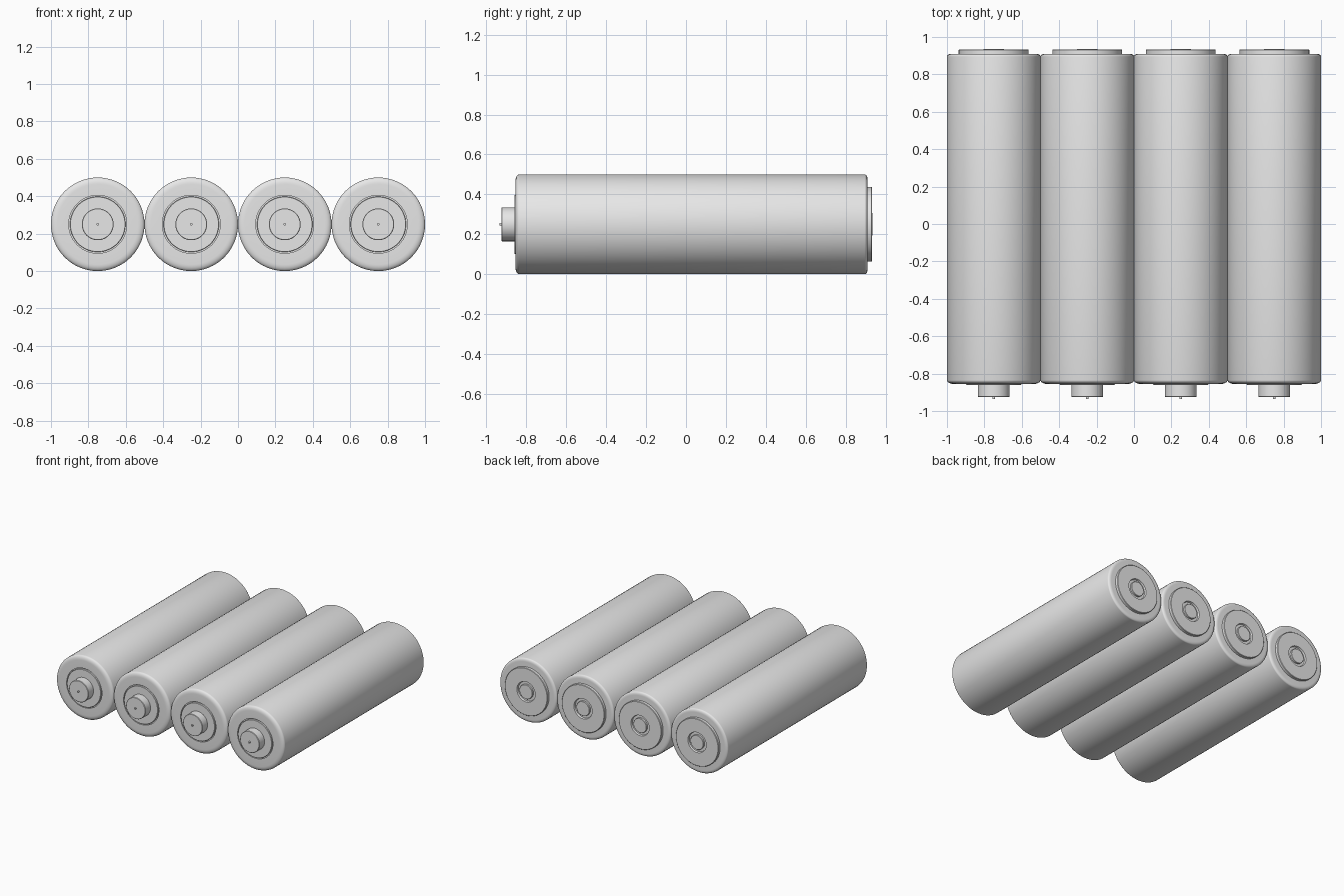
import bpy, bmesh, math
from mathutils import Matrix, Vector

cube = bpy.data.objects.get("Cube")
if cube:
    bpy.data.objects.remove(cube)

grey = bpy.data.materials.new("light grey")
grey.use_nodes = True
colour = (0.8, 0.8, 0.8, 1)
grey.diffuse_color = colour
grey.node_tree.nodes["Principled BSDF"].inputs["Base Color"].default_value = colour

RADIUS = 0.25


def rounded_edge(y_cap, y_side, r_cap, steps=6):
    """Quarter-round from the end cap out to the side wall, as (r, y)."""
    angles = [math.pi / 2 * i / steps for i in range(steps + 1)]
    return [(r_cap + (RADIUS - r_cap) * math.sin(a),
             y_side + (y_cap - y_side) * math.cos(a)) for a in angles]


def lathe(name, profile, x):
    """Spin a profile of (r, y) points around the lengthwise axis."""
    bm = bmesh.new()
    verts = [bm.verts.new((r, y, 0)) for r, y in profile]
    edges = [bm.edges.new(pair) for pair in zip(verts, verts[1:])]
    bmesh.ops.spin(bm, geom=verts + edges, cent=(0, 0, 0), axis=(0, 1, 0),
                   angle=math.tau, steps=64, use_duplicate=False)
    bmesh.ops.remove_doubles(bm, verts=bm.verts, dist=0.0001)
    bmesh.ops.recalc_face_normals(bm, faces=bm.faces)
    bmesh.ops.transform(bm, verts=bm.verts,
                        matrix=Matrix.Translation(Vector((x, 0, RADIUS))))
    mesh = bpy.data.meshes.new(name)
    bm.to_mesh(mesh)
    bm.free()
    mesh.materials.append(grey)
    obj = bpy.data.objects.new(name, mesh)
    bpy.context.collection.objects.link(obj)
    bpy.ops.object.select_all(action="DESELECT")
    obj.select_set(True)
    bpy.context.view_layer.objects.active = obj
    bpy.ops.object.shade_smooth_by_angle(angle=math.radians(35))


# Casing with a shallow groove in the front cap
casing = ([(0, -0.845), (0.155, -0.845), (0.155, -0.855)]
          + rounded_edge(-0.855, -0.835, 0.215)
          + rounded_edge(0.91, 0.895, 0.225)[::-1] + [(0, 0.91)])
# Raised disc around the positive terminal
front_disc = [(0, -0.84), (0.148, -0.84), (0.148, -0.858), (0.146, -0.86), (0, -0.86)]
# Positive terminal with a tiny pip on its face
terminal = [(0, -0.85), (0.085, -0.85), (0.085, -0.922), (0.082, -0.925),
            (0.007, -0.925), (0.007, -0.935), (0, -0.935)]
# Negative plate with a round recess
back_plate = [(0, 0.9), (0.187, 0.9), (0.187, 0.93), (0.184, 0.933),
              (0.08, 0.933), (0.076, 0.92), (0, 0.92)]
# Button in the recess
back_button = [(0, 0.915), (0.057, 0.915), (0.057, 0.933), (0.055, 0.935), (0, 0.935)]

parts = {"casing": casing, "front_disc": front_disc, "terminal": terminal,
         "back_plate": back_plate, "back_button": back_button}

for i in range(4):
    for part, profile in parts.items():
        lathe(f"battery_{i + 1}_{part}", profile, (i - 1.5) * 2 * RADIUS)
